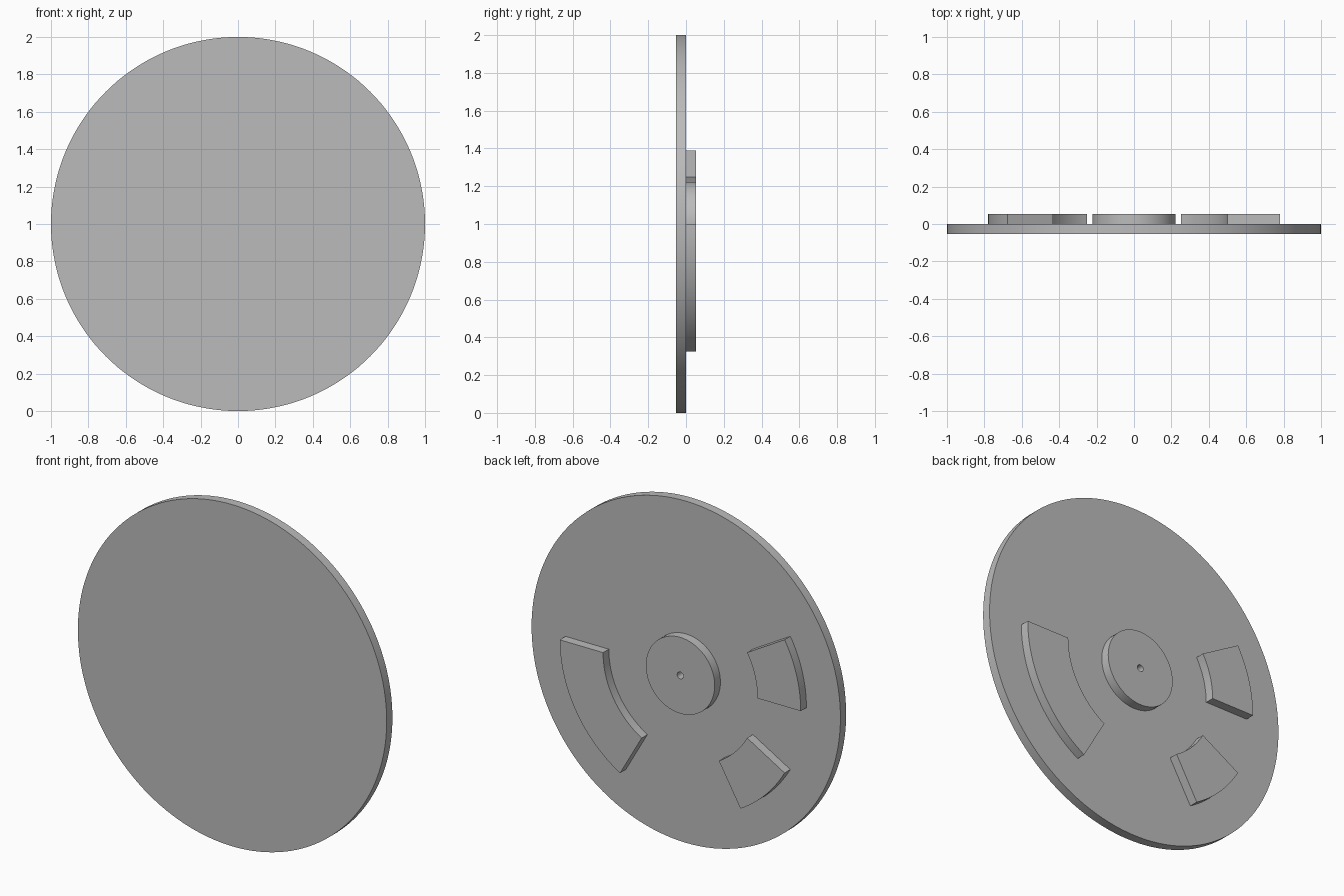
import bpy, bmesh
from math import cos, sin, radians, ceil

if "Cube" in bpy.data.objects:
    bpy.data.objects.remove(bpy.data.objects["Cube"])

THICK = 0.053     # plate and raised pads share one thickness
CENTRE_Z = 1.0

grey = bpy.data.materials.new("plain grey")
grey.use_nodes = True
GREY = (0.5, 0.5, 0.5, 1)
grey.diffuse_color = GREY
grey.node_tree.nodes["Principled BSDF"].inputs["Base Color"].default_value = GREY


def finish(bm, name):
    """Turn the mesh into a smooth-shaded object with sharp rims."""
    bmesh.ops.remove_doubles(bm, verts=bm.verts, dist=1e-5)
    bmesh.ops.recalc_face_normals(bm, faces=bm.faces)
    mesh = bpy.data.meshes.new(name)
    bm.to_mesh(mesh)
    bm.free()
    mesh.materials.append(grey)
    obj = bpy.data.objects.new(name, mesh)
    bpy.context.collection.objects.link(obj)
    bpy.ops.object.select_all(action='DESELECT')
    obj.select_set(True)
    bpy.context.view_layer.objects.active = obj
    bpy.ops.object.shade_smooth_by_angle(angle=radians(30))


def extrude_back(bm, depth):
    """Thicken flat faces towards +y."""
    new = bmesh.ops.extrude_face_region(bm, geom=bm.faces[:])["geom"]
    verts = [v for v in new if isinstance(v, bmesh.types.BMVert)]
    bmesh.ops.translate(bm, verts=verts, vec=(0, depth, 0))


def ring_sector(name, inner, outer, start, end, step=2.5):
    """Raised arc pad on the back of the plate, angles in degrees."""
    bm = bmesh.new()
    count = ceil((end - start) / step)
    rows = []
    for i in range(count + 1):
        a = radians(start + (end - start) * i / count)
        rows.append([bm.verts.new((r * cos(a), 0, CENTRE_Z + r * sin(a)))
                     for r in (inner, outer)])
    for (a, b), (c, d) in zip(rows, rows[1:]):
        bm.faces.new((a, b, d, c))
    bmesh.ops.remove_doubles(bm, verts=bm.verts, dist=1e-5)
    extrude_back(bm, THICK)
    finish(bm, name)


# Main round plate
bm = bmesh.new()
bm.faces.new([bm.verts.new((cos(radians(a * 2.5)), -THICK,
                            CENTRE_Z + sin(radians(a * 2.5)))) for a in range(144)])
extrude_back(bm, THICK)
finish(bm, "round_plate")

# Hub with a small centre hole
ring_sector("centre_hub", 0.02, 0.223, 0, 360, 5)

# Arc pads around the hub
for name, start, end in (("long_arc_pad", -60, 0),
                         ("upper_arc_pad", 150, 180),
                         ("lower_arc_pad", 210, 240)):
    ring_sector(name, 0.5, 0.78, start, end)
